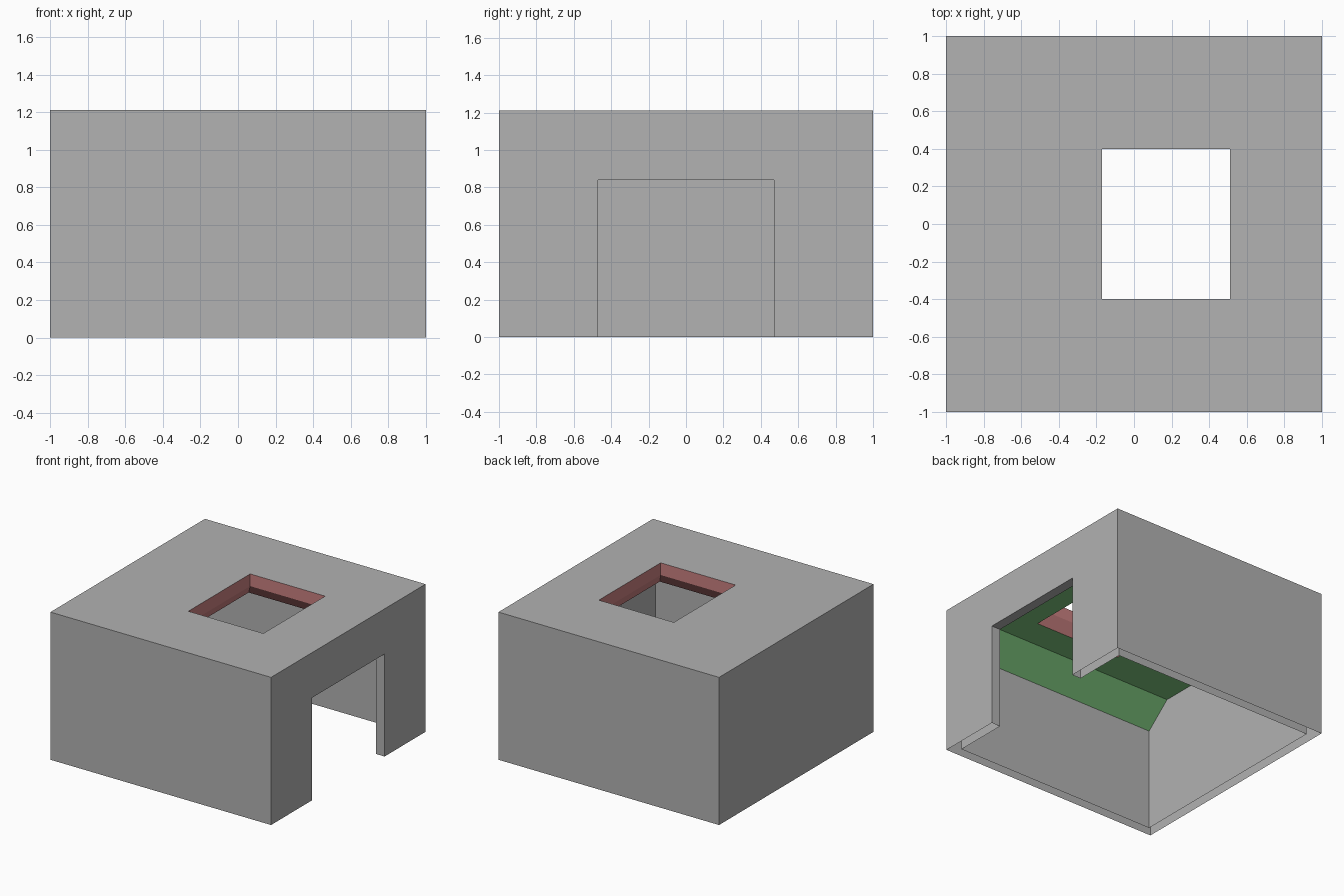
import bpy
import bmesh
from mathutils import Vector

if "Cube" in bpy.data.objects:
    bpy.data.objects.remove(bpy.data.objects["Cube"], do_unlink=True)


def material(name, rgb):
    mat = bpy.data.materials.new(name)
    mat.use_nodes = True
    mat.diffuse_color = (*rgb, 1)
    mat.node_tree.nodes["Principled BSDF"].inputs["Base Color"].default_value = (*rgb, 1)
    return mat


grey = material("concrete grey", (0.445, 0.445, 0.445))
red = material("skylight red", (0.578, 0.213, 0.213))
green = material("ceiling green", (0.213, 0.578, 0.213))


def part(name, mat, polys, pivot, sign):
    """Flat panels facing towards (sign 1) or away from (sign -1) the pivot."""
    bm = bmesh.new()
    for poly in polys:
        face = bm.faces.new([bm.verts.new(p) for p in poly])
        face.normal_update()
        if face.normal.dot(Vector(pivot) - face.verts[0].co) * sign < 0:
            face.normal_flip()
    bmesh.ops.remove_doubles(bm, verts=bm.verts, dist=0.0005)
    mesh = bpy.data.meshes.new(name)
    bm.to_mesh(mesh)
    bm.free()
    mesh.materials.append(mat)
    obj = bpy.data.objects.new(name, mesh)
    bpy.context.collection.objects.link(obj)
    return obj


def rect(x0, x1, y, z):
    return [(x0, -y, z), (x1, -y, z), (x1, y, z), (x0, y, z)]


def loft(a, b):
    return [[a[i], a[(i + 1) % len(a)], b[(i + 1) % len(b)], b[i]] for i in range(len(a))]


def at_x(profile, x):
    return [(x, y, z) for y, z in profile]


# Main sizes
TOP, CEIL, EAVE = 1.21, 1.02, 0.84
W, SLOPE = 0.92, 0.71            # inner half width, start of ceiling slope
DOOR, DOOR_TOP = 0.47, 0.84
centre = (0, 0, 0.6)

door = [(-DOOR, 0), (-DOOR, DOOR_TOP), (DOOR, DOOR_TOP), (DOOR, 0)]
outer_end = [(1, 0), (1, TOP), (-1, TOP), (-1, 0)]
inner_end = [(W, 0), (W, EAVE), (SLOPE, CEIL), (-SLOPE, CEIL), (-W, EAVE), (-W, 0)]

# Skylight: straight shaft that flares out at the ceiling
hole_top = rect(-0.17, 0.51, 0.4, TOP)
hole_mid = rect(-0.17, 0.51, 0.4, 1.11)
hole_low = rect(-0.225, 0.56, 0.46, CEIL)

# Outer walls, open underneath, with a doorway on the left side
outer = [at_x(outer_end, -1), at_x(outer_end + door, 1)]
outer += [[(-1, s, 0), (1, s, 0), (1, s, TOP), (-1, s, TOP)] for s in (-1, 1)]
part("outer_walls", grey, outer, centre, -1)
part("roof", grey, loft(rect(-1, 1, 1, TOP), hole_top), centre, -1)

# Inner walls
inner = [at_x(inner_end, -W), at_x(inner_end + door, W)]
inner += [[(-W, s, 0), (W, s, 0), (W, s, EAVE), (-W, s, EAVE)] for s in (-W, W)]
part("inner_walls", grey, inner, centre, 1)

# Doorway lining: two jambs and a head
lining = loft(at_x(door, W), at_x(door, 1))[:3]
part("door_lining", grey, lining, (W, 0, 0.4), 1)

# Ceiling with a sloped strip along the front and back
slopes = [[(-W, s * W, EAVE), (W, s * W, EAVE), (W, s * SLOPE, CEIL), (-W, s * SLOPE, CEIL)]
          for s in (-1, 1)]
part("ceiling", green, slopes + loft(rect(-W, W, SLOPE, CEIL), hole_low), centre, 1)

# Skylight shaft
part("skylight_shaft", red, loft(hole_top, hole_mid) + loft(hole_mid, hole_low), (0.17, 0, 1.05), 1)
